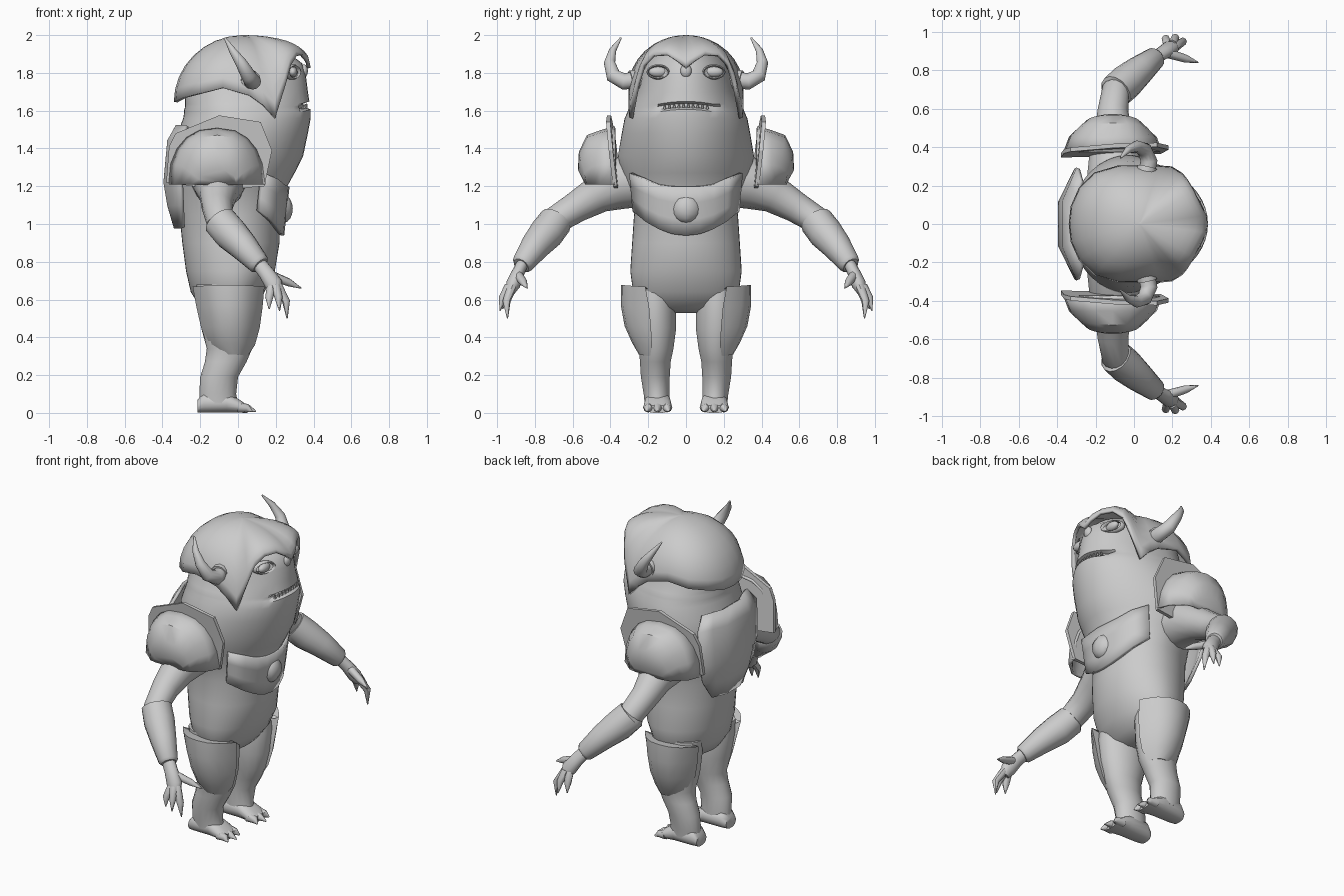
import bpy, bmesh, math
from mathutils import Vector

if "Cube" in bpy.data.objects:
    bpy.data.objects.remove(bpy.data.objects["Cube"])

grey = bpy.data.materials.new("plain_grey")
grey.diffuse_color = (0.6, 0.6, 0.6, 1)
grey.use_nodes = True
grey.node_tree.nodes["Principled BSDF"].inputs["Base Color"].default_value = grey.diffuse_color


def build(name, parts, mirror=False, thick=0, angle=45):
    """parts: list of (verts, faces); mirror copies across y = 0."""
    bm = bmesh.new()
    for verts, faces in parts:
        for s in ((1, -1) if mirror else (1,)):
            vs = [bm.verts.new((v[0], v[1] * s, v[2])) for v in verts]
            for f in faces:
                bm.faces.new([vs[i] for i in f])
    bmesh.ops.remove_doubles(bm, verts=bm.verts, dist=1e-5)
    bmesh.ops.recalc_face_normals(bm, faces=bm.faces)
    me = bpy.data.meshes.new(name)
    bm.to_mesh(me)
    bm.free()
    me.materials.append(grey)
    ob = bpy.data.objects.new(name, me)
    bpy.context.collection.objects.link(ob)
    if thick:
        m = ob.modifiers.new("thickness", 'SOLIDIFY')
        m.thickness, m.offset = thick, 0
    bpy.ops.object.select_all(action='DESELECT')
    ob.select_set(True)
    bpy.context.view_layer.objects.active = ob
    bpy.ops.object.shade_smooth_by_angle(angle=math.radians(angle))
    return ob


def grid(rows, closed=True, caps=True):
    """Skin a list of equally long rows of points."""
    n = len(rows[0])
    verts = [p for r in rows for p in r]
    faces = [(i * n + j, i * n + (j + 1) % n, (i + 1) * n + (j + 1) % n, (i + 1) * n + j)
             for i in range(len(rows) - 1) for j in range(n if closed else n - 1)]
    if caps:
        faces += [tuple(range(n)), tuple(range(len(verts) - n, len(verts)))]
    return verts, faces


def tube(path, seg=12, ref=(1, 0, 0), flat=1.0):
    """Round tube through (x, y, z, radius) points."""
    pts = [Vector(p[:3]) for p in path]
    rows = []
    for i, p in enumerate(pts):
        t = (pts[min(i + 1, len(pts) - 1)] - pts[max(i - 1, 0)]).normalized()
        u = t.cross(Vector(ref)).normalized()
        v = t.cross(u)
        rows.append([p + path[i][3] * (math.cos(a) * u * flat + math.sin(a) * v)
                     for a in (2 * math.pi * k / seg for k in range(seg))])
    return grid(rows)


def ball(c, r, seg=16):
    rows = [[(c[0] + r[0] * math.sin(b) * math.cos(a), c[1] + r[1] * math.sin(b) * math.sin(a),
              c[2] + r[2] * math.cos(b)) for a in (2 * math.pi * k / seg for k in range(seg))]
            for b in (math.pi * (0.02 + 0.96 * i / 8) for i in range(9))]
    return grid(rows)


# Body and head: horizontal rings (z, back x, front x, half width, front narrowing)
BODY = [(.53, -.12, .0, .1, 1), (.56, -.2, .08, .22, 1), (.64, -.25, .14, .28, 1), (.75, -.275, .195, .295, 1),
        (.9, -.295, .22, .285, 1), (1.05, -.31, .22, .275, 1), (1.18, -.33, .25, .3, 1.15),
        (1.27, -.335, .3, .34, 1.4), (1.36, -.335, .345, .36, 1.4), (1.48, -.32, .37, .34, 1.1),
        (1.56, -.29, .385, .325, 1), (1.592, -.285, .385, .31, 1), (1.604, -.285, .38, .307, 1),
        (1.622, -.28, .375, .3, 1), (1.634, -.28, .378, .295, 1), (1.7, -.28, .37, .26, 1),
        (1.78, -.26, .36, .245, 1), (1.85, -.22, .34, .22, 1), (1.92, -.14, .25, .15, 1), (1.95, -.05, .12, .06, 1)]
rows = []
for z, xb, xf, w, e in BODY:
    row = []
    for k in range(48):
        a = 2 * math.pi * k / 48
        c, y, xc = math.cos(a), w * math.sin(a), -.02
        x = xc + ((xf - xc) * c ** e if c > 0 else (xc - xb) * c)
        mouth = c > 0 and abs(y) < .15 and 1.59 < z < 1.64
        if mouth and 1.6 < z < 1.63:          # mouth slit
            x -= .03
        row.append((x, y, z + (.015 * (1 - (y / .15) ** 2) if mouth else 0)))
    rows.append(row)
build("body", [grid(rows)], angle=50)

# Teeth
build("teeth", [tube([(.362 - 1.6 * y * y, y, 1.617 - y * y * .7, .009),
                      (.364 - 1.6 * y * y, y, 1.638 - y * y * .7, .003)], 6)
                for y in (.0125 + .025 * i for i in range(5))], True)

# Eyes, eyelids and a low nose bump
build("eyes", [ball((.29, .148, 1.805), (.025, .05, .028))], True)
lid = [[(.285 + .018 * math.cos(b) - .03 * math.cos(a),
         .148 + math.cos(a) * (.055 + .007 * math.sin(b)), 1.805 + math.sin(a) * (.034 + .007 * math.sin(b)))
        for b in (math.pi * 2 * j / 6 for j in range(6))] for a in (2 * math.pi * i / 20 for i in range(21))]
build("eyelids", [grid(lid, caps=False)], True)
build("nose", [ball((.35, 0, 1.81), (.02, .03, .035))])

# Helmet: rim outline swept up to the crown
RIM = [(.375, 0, 1.825), (.368, .045, 1.86), (.338, .1, 1.895), (.305, .17, 1.89), (.275, .222, 1.84),
       (.25, .255, 1.74), (.195, .29, 1.56), (.13, .295, 1.63), (.06, .295, 1.68), (-.08, .295, 1.72),
       (-.2, .26, 1.69), (-.28, .18, 1.67), (-.32, .09, 1.65), (-.33, 0, 1.645)]
RIM += [(x, -y, z) for x, y, z in RIM[-2:0:-1]]
rows = []
for i in range(9):
    t = math.pi / 2 * (.02 + .98 * i / 8)
    rows.append([(.03 + (x - .03) * math.sin(t), y * math.sin(t), z + (1.99 - z) * math.cos(t))
                 for x, y, z in RIM])
v, f = grid(rows, caps=False)
build("helmet", [(v, f + [tuple(range(len(RIM)))])], thick=.02)

# Horns with a collar at the root
build("horns", [tube([(.06, .24, 1.765, .045), (.078, .33, 1.755, .044), (.055, .385, 1.785, .04),
                      (.015, .405, 1.855, .03), (-.03, .388, 1.92, .019), (-.07, .345, 1.985, .005)]),
                tube([(.06, .25, 1.765, .053), (.07, .295, 1.76, .053)])], True)

# Chest plate with a round boss
rows = []
for i in range(9):
    y0 = -.29 + .58 * i / 8
    top = 1.2 + .07 * max(0, (abs(y0) - .12) / .17)
    low = .94 + .13 * (abs(y0) / .29) ** 2
    rows.append([(.01 + .235 * math.sqrt(1 - (y0 / .32) ** 2) + .11 * (z - 1.08), y0 * (1 - .06 * t), z)
                 for t, z in ((t, top + (low - top) * t) for t in (0, .33, .67, 1))])
build("chest_plate", [grid(rows, False, False)], thick=.03, angle=35)
build("chest_boss", [ball((.24, 0, 1.08), (.05, .075, .075), 8)])

# Back plate: rows of (z, back x, half width, wrap)
rows = []
for z, x0, w, d in ((1.52, -.32, .22, .05), (1.44, -.365, .29, .075), (1.22, -.385, .285, .085),
                    (1.1, -.365, .25, .07), (.98, -.33, .16, .04)):
    rows.append([(x0 + d * max(0, abs(q) - .4) / .6, q * w, z) for q in (-1, -.7, -.4, 0, .4, .7, 1)])
build("back_plate", [grid(rows, False, False)], thick=.02, angle=30)

# Shoulder guards: upright flange and rounded cap
FL = [(-.38, 1.22), (-.365, 1.41), (-.33, 1.48), (-.1, 1.575), (.12, 1.54), (.18, 1.39), (.14, 1.2), (-.1, 1.18)]
flange = [[(x, .355 + (z - 1.2) * .11 + .04 * (x + .1) + d, z) for x, z in FL] for d in (0, .022)]
build("shoulder_flanges", [grid(flange)], True, angle=30)
rows = []
for y, w, top in ((.375, .25, 1.51), (.45, .222, 1.49), (.52, .185, 1.465), (.56, .14, 1.38), (.565, .1, 1.29)):
    row = []
    for k in range(11):
        c = math.cos(math.pi * k / 10)
        s = math.sin(math.pi * k / 10)
        low = 1.17 + .04 * abs(c)
        row.append((-.11 - w * math.copysign(abs(c) ** .8, c), y - .04 * (1 - s) * (y > .5),
                    low + (top - low) * s ** .85))
    rows.append(row)
v, f = grid(rows, False, False)
build("shoulder_caps", [(v, f + [tuple(range(44, 55))])], True, thick=.015, angle=40)

# Arms, bracers and clawed hands
build("arms", [tube([(-.1, .22, 1.24, .15), (-.1, .36, 1.21, .135), (-.105, .47, 1.155, .1), (-.11, .58, 1.09, .082),
                     (-.095, .69, 1.02, .075), (.0, .77, .9, .06), (.12, .87, .78, .04)], 14)], True)
build("bracers", [tube([(-.1, .685, 1.025, .07), (-.095, .69, 1.015, .09), (-.04, .74, .95, .092),
                        (.03, .8, .88, .078), (.11, .865, .79, .058), (.12, .873, .78, .045)], 14)], True)
hand = [tube([(.11, .865, .79, .04), (.15, .89, .74, .042), (.19, .915, .68, .048), (.205, .93, .64, .03)],
             flat=.8)]
for tip, mid, root in (((.335, .84, .66), (.27, .86, .69), (.17, .89, .73)),
                       ((.26, .945, .5), (.255, .95, .59), (.21, .92, .67)),
                       ((.22, .985, .54), (.215, .97, .61), (.2, .935, .67)),
                       ((.165, .97, .55), (.165, .965, .61), (.18, .92, .68))):
    hand.append(tube([root + (.026,), mid + (.021,), tip + (.003,)], 8))
build("hands", hand, True)

# Legs: horizontal rings (z, back x, front x, inner y, outer y)
rows = []
for z, xb, xf, yi, yo in ((.68, -.22, .1, .06, .27), (.58, -.215, .11, .05, .28), (.45, -.195, .1, .05, .275),
                          (.34, -.165, .075, .065, .25), (.27, -.175, .045, .08, .245), (.19, -.2, .0, .085, .24),
                          (.1, -.205, -.01, .085, .225), (.05, -.205, .0, .085, .22)):
    rows.append([((xb + xf) / 2 + (xf - xb) / 2 * math.cos(a), (yi + yo) / 2 + (yo - yi) / 2 * math.sin(a), z)
                 for a in (2 * math.pi * k / 18 for k in range(18))])
build("legs", [grid(rows)], True)

# Feet and toe claws
rows = [[(x, .15 + w * math.copysign(abs(math.cos(a)) ** .7, math.cos(a)), h * (.5 + .5 * math.sin(a)))
         for a in (2 * math.pi * k / 14 for k in range(14))]
        for x, w, h in ((-.215, .05, .07), (-.18, .068, .11), (-.06, .07, .11), (.01, .075, .07), (.05, .065, .04))]
build("feet", [grid(rows)], True)
build("toes", [tube([(.0, y, .03, .028), (.05, y, .025, .022), (e, y + d, .008, .004)], 8, (0, 0, 1))
               for y, d, e in ((.1, -.01, .075), (.15, 0, .095), (.2, .01, .075))], True)

# Hip plates: closed shells, rows of (z, back x, front x, edge y, middle y)
rows = []
for z, xb, xf, ye, ym in ((.655, -.22, .12, .2, .25), (.668, -.24, .14, .215, .345), (.56, -.22, .13, .195, .345),
                          (.45, -.195, .115, .185, .325), (.36, -.165, .09, .18, .285), (.3, -.1, .05, .19, .25),
                          (.31, -.09, .04, .17, .2)):
    rows.append([((xb + xf) / 2 + (xf - xb) / 2 * q, ye + (ym - ye) * (1 - abs(q) ** 2.5), z + .01 * (1 - q * q))
                 for q in (-1, -.9, -.65, -.35, 0, .35, .65, .9, 1)])
build("hip_plates", [grid(rows, True, True)], True, angle=35)
